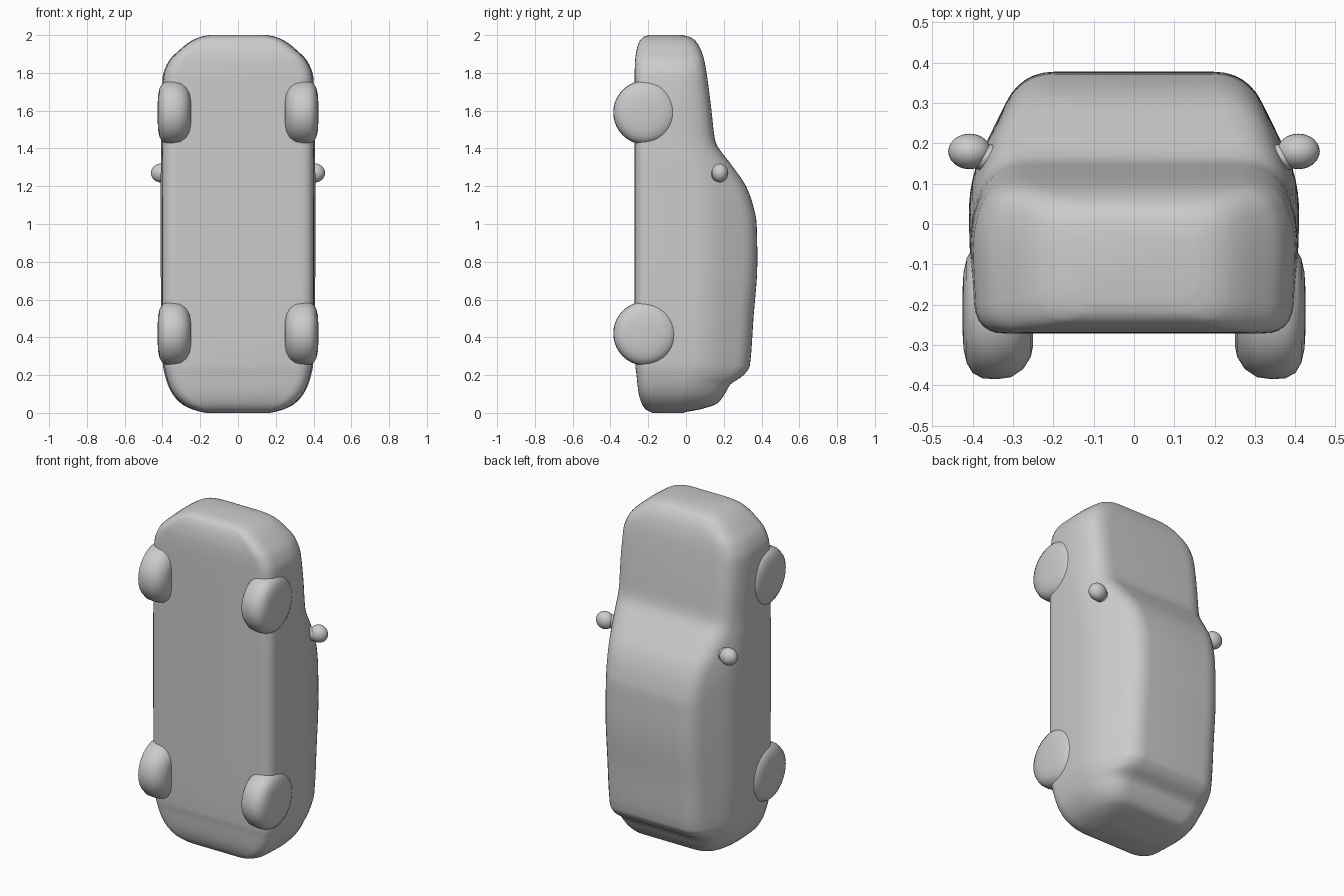
import bpy, bmesh, math
from mathutils import Vector, Matrix

if "Cube" in bpy.data.objects:
    bpy.data.objects.remove(bpy.data.objects["Cube"])

# Single clay-grey material
grey = bpy.data.materials.new("clay_grey")
grey.use_nodes = True
GREY = (0.6, 0.6, 0.6, 1)
grey.diffuse_color = GREY
bsdf = grey.node_tree.nodes["Principled BSDF"]
bsdf.inputs["Base Color"].default_value = GREY
bsdf.inputs["Roughness"].default_value = 0.7


def finish(name, bm, angle=50):
    bmesh.ops.recalc_face_normals(bm, faces=bm.faces)
    mesh = bpy.data.meshes.new(name)
    bm.to_mesh(mesh)
    bm.free()
    mesh.materials.append(grey)
    ob = bpy.data.objects.new(name, mesh)
    bpy.context.collection.objects.link(ob)
    bpy.ops.object.select_all(action='DESELECT')
    bpy.context.view_layer.objects.active = ob
    ob.select_set(True)
    bpy.ops.object.shade_smooth_by_angle(angle=math.radians(angle))
    return ob


def loft(bm, rings, closed_ends=True):
    loops = [[bm.verts.new(p) for p in ring] for ring in rings]
    n = len(loops[0])
    for a, b in zip(loops, loops[1:]):
        for i in range(n):
            j = (i + 1) % n
            bm.faces.new((a[i], a[j], b[j], b[i]))
    if closed_ends:
        bm.faces.new(loops[0])
        bm.faces.new(loops[-1])


# Body stations from tail to nose:
# z, underside y, roof/bonnet y, half width, top half width, shoulder y
STATIONS = [
    (0.005, -0.19, 0.00, 0.20, 0.17, -0.06),
    (0.02, -0.215, 0.08, 0.25, 0.21, -0.02),
    (0.05, -0.235, 0.165, 0.305, 0.25, 0.02),
    (0.10, -0.25, 0.205, 0.35, 0.28, 0.05),
    (0.15, -0.257, 0.235, 0.375, 0.29, 0.07),
    (0.20, -0.262, 0.305, 0.39, 0.285, 0.09),
    (0.25, -0.268, 0.338, 0.40, 0.28, 0.10),
    (0.50, -0.272, 0.357, 0.41, 0.28, 0.11),
    (0.80, -0.272, 0.378, 0.412, 0.28, 0.11),
    (1.00, -0.272, 0.374, 0.412, 0.28, 0.11),
    (1.10, -0.272, 0.355, 0.412, 0.285, 0.11),
    (1.20, -0.272, 0.318, 0.412, 0.295, 0.10),
    (1.32, -0.272, 0.235, 0.412, 0.32, 0.07),
    (1.44, -0.272, 0.155, 0.41, 0.345, 0.03),
    (1.60, -0.272, 0.135, 0.41, 0.35, 0.01),
    (1.78, -0.272, 0.112, 0.402, 0.345, 0.00),
    (1.86, -0.27, 0.098, 0.372, 0.325, -0.01),
    (1.92, -0.262, 0.08, 0.315, 0.275, -0.02),
    (1.97, -0.245, 0.05, 0.25, 0.215, -0.03),
    (1.99, -0.225, 0.02, 0.205, 0.17, -0.05),
    (2.00, -0.195, -0.02, 0.16, 0.14, -0.08),
]


def slopes(ks):
    """Limited tangents, so the curve never overshoots its stations."""
    d = [(b[1] - a[1]) / (b[0] - a[0]) for a, b in zip(ks, ks[1:])]
    mid = [2 * p * q / (p + q) if p * q > 0 else 0 for p, q in zip(d, d[1:])]
    return [d[0]] + mid + [d[-1]]


def sample(ks, m, i, t):
    (x0, y0), (x1, y1) = ks[i], ks[i + 1]
    h = x1 - x0
    return ((2*t**3 - 3*t*t + 1) * y0 + (t**3 - 2*t*t + t) * h * m[i]
            + (3*t*t - 2*t**3) * y1 + (t**3 - t*t) * h * m[i + 1])


def section(z, low, top, w, rw, belt):
    """Rounded car cross-section at height z."""
    half = [((rw, top), 0.085), ((w, belt), 0.09), ((w - 0.012, low), 0.075)]
    poly = half + [((-x, y), r) for (x, y), r in reversed(half)]
    ring = []
    for i, (p, r) in enumerate(poly):
        p = Vector(p)
        a = Vector(poly[i - 1][0]) - p
        b = Vector(poly[(i + 1) % 6][0]) - p
        a = p + a.normalized() * min(r, a.length * 0.48)
        b = p + b.normalized() * min(r, b.length * 0.48)
        for k in range(7):
            t = k / 6
            q = a * (1 - t)**2 + p * 2 * t * (1 - t) + b * t * t
            ring.append((q.x, q.y, z))
    return ring


tracks = [[(s[0], s[c]) for s in STATIONS] for c in range(1, 6)]
tangents = [slopes(k) for k in tracks]
rings = []
for i in range(len(STATIONS) - 1):
    z0, z1 = STATIONS[i][0], STATIONS[i + 1][0]
    for t in (0, 0.25, 0.5, 0.75):
        rings.append(section(z0 + (z1 - z0) * t,
                             *[sample(k, m, i, t) for k, m in zip(tracks, tangents)]))
rings.append(section(*STATIONS[-1]))
rings.insert(0, [(x * 0.85, -0.1 + (y + 0.1) * 0.85, 0) for x, y, z in rings[0]])
bm = bmesh.new()
loft(bm, rings)
finish("car_body", bm)

# Wheels: rounded discs turned about the x axis (x, radius)
TYRE = [(0.25, 0.085), (0.256, 0.115), (0.275, 0.145), (0.305, 0.165), (0.34, 0.17),
        (0.375, 0.168), (0.40, 0.155), (0.415, 0.13), (0.423, 0.095), (0.426, 0.04)]
for side, sx in (("left", 1), ("right", -1)):
    for end, z in (("front", 1.59), ("rear", 0.42)):
        bm = bmesh.new()
        loft(bm, [[(sx * x, -0.215 + r * math.cos(a), z + r * math.sin(a))
                   for a in (math.tau * k / 40 for k in range(40))] for x, r in TYRE])
        finish(f"{end}_{side}_wheel", bm)

    # Door mirror: rounded pod on a short stalk
    bm = bmesh.new()
    for loc, size in (((0.408, 0.18, 1.27), (0.053, 0.044, 0.05)),
                      ((0.365, 0.165, 1.265), (0.055, 0.033, 0.04))):
        m = Matrix.Translation((sx * loc[0], loc[1], loc[2])) @ Matrix.Diagonal((*size, 1))
        bmesh.ops.create_uvsphere(bm, u_segments=24, v_segments=14, radius=1, matrix=m)
    finish(f"{side}_mirror", bm)
